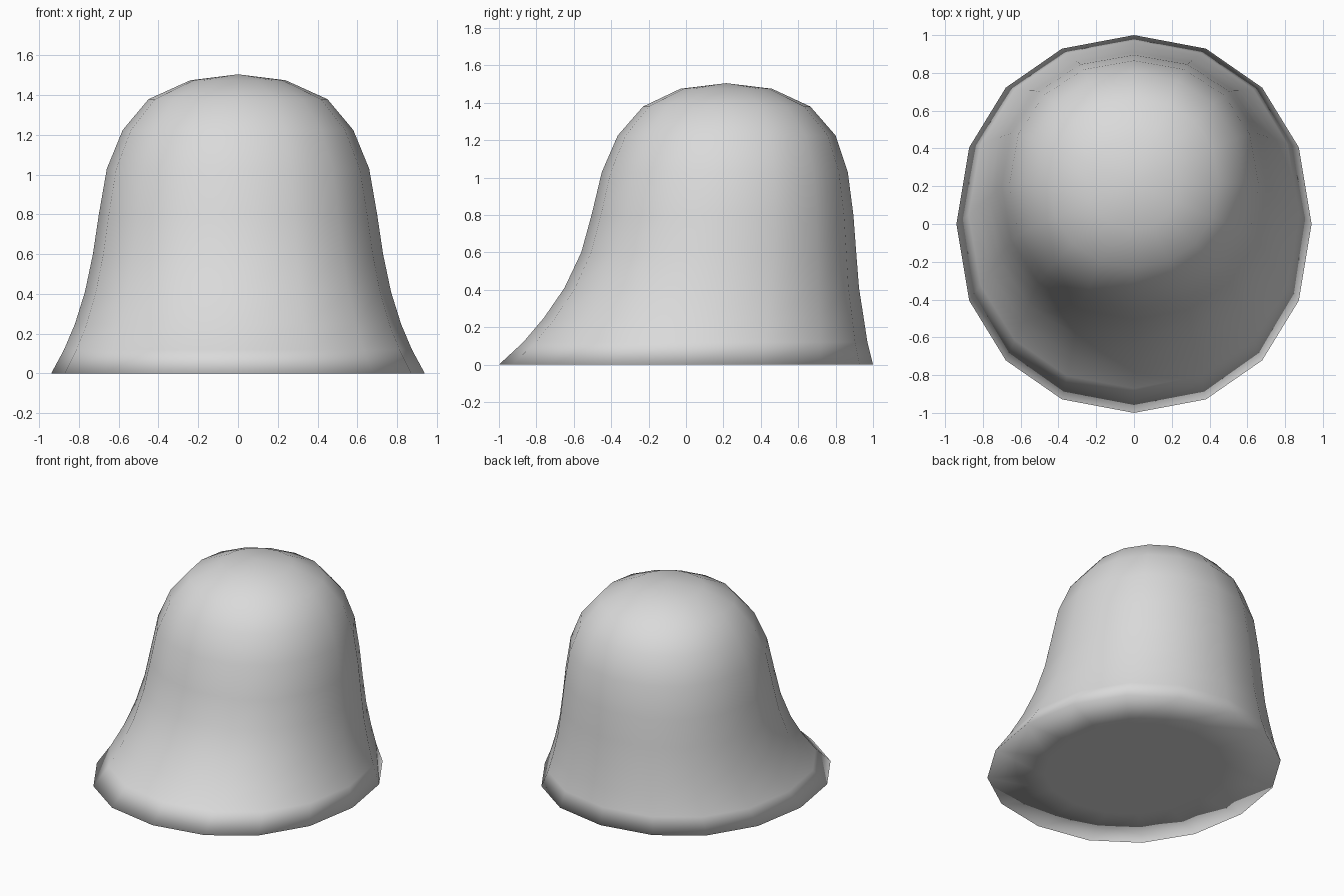
import bpy, bmesh, math

cube = bpy.data.objects.get("Cube")
if cube:
    bpy.data.objects.remove(cube, do_unlink=True)

SIDES = 16

# one plain grey for the whole bell
grey = bpy.data.materials.new("light_grey")
grey.use_nodes = True
grey.diffuse_color = (0.7, 0.7, 0.7, 1)
grey.node_tree.nodes["Principled BSDF"].inputs["Base Color"].default_value = (0.7, 0.7, 0.7, 1)

# bell wall from rim to crown: half width, front y, back y, height
WALL = [
    (0.94, -1.00, 1.00, 0.00),
    (0.875, -0.87, 0.97, 0.12),
    (0.82, -0.76, 0.95, 0.25),
    (0.77, -0.65, 0.925, 0.41),
    (0.73, -0.56, 0.91, 0.60),
    (0.70, -0.505, 0.895, 0.80),
    (0.66, -0.45, 0.865, 1.03),
    (0.58, -0.365, 0.80, 1.225),
    (0.45, -0.23, 0.665, 1.38),
    (0.24, -0.03, 0.46, 1.475),
]


def soft(v):
    """Slightly squared circle coordinate."""
    return math.copysign(abs(v) ** 0.94, v) if abs(v) > 1e-6 else 0.0


def ring(bm, half_width, front, back, z):
    mid, half_depth = (front + back) / 2, (back - front) / 2
    angles = [2 * math.pi * i / SIDES for i in range(SIDES)]
    return [bm.verts.new((half_width * soft(math.cos(a)),
                          mid + half_depth * soft(math.sin(a)), z)) for a in angles]


def bridge(bm, low, high):
    for i in range(SIDES):
        j = (i + 1) % SIDES
        bm.faces.new((low[i], low[j], high[j], high[i]))


def fan(bm, loop, tip):
    for i in range(SIDES):
        bm.faces.new((loop[i], loop[(i + 1) % SIDES], tip))


bm = bmesh.new()

# flared wall and rounded crown
rings = [ring(bm, *row) for row in WALL]
for low, high in zip(rings, rings[1:]):
    bridge(bm, low, high)
fan(bm, rings[-1], bm.verts.new((0, 0.215, 1.505)))

# flat closed underside
inner = ring(bm, 0.58, -0.62, 0.62, 0)
bridge(bm, inner, rings[0])
fan(bm, inner[::-1], bm.verts.new((0, 0, 0)))

bmesh.ops.recalc_face_normals(bm, faces=bm.faces)
for face in bm.faces:
    face.smooth = True

mesh = bpy.data.meshes.new("bell_body")
bm.to_mesh(mesh)
bm.free()
mesh.materials.append(grey)
bpy.context.collection.objects.link(bpy.data.objects.new("bell_body", mesh))
